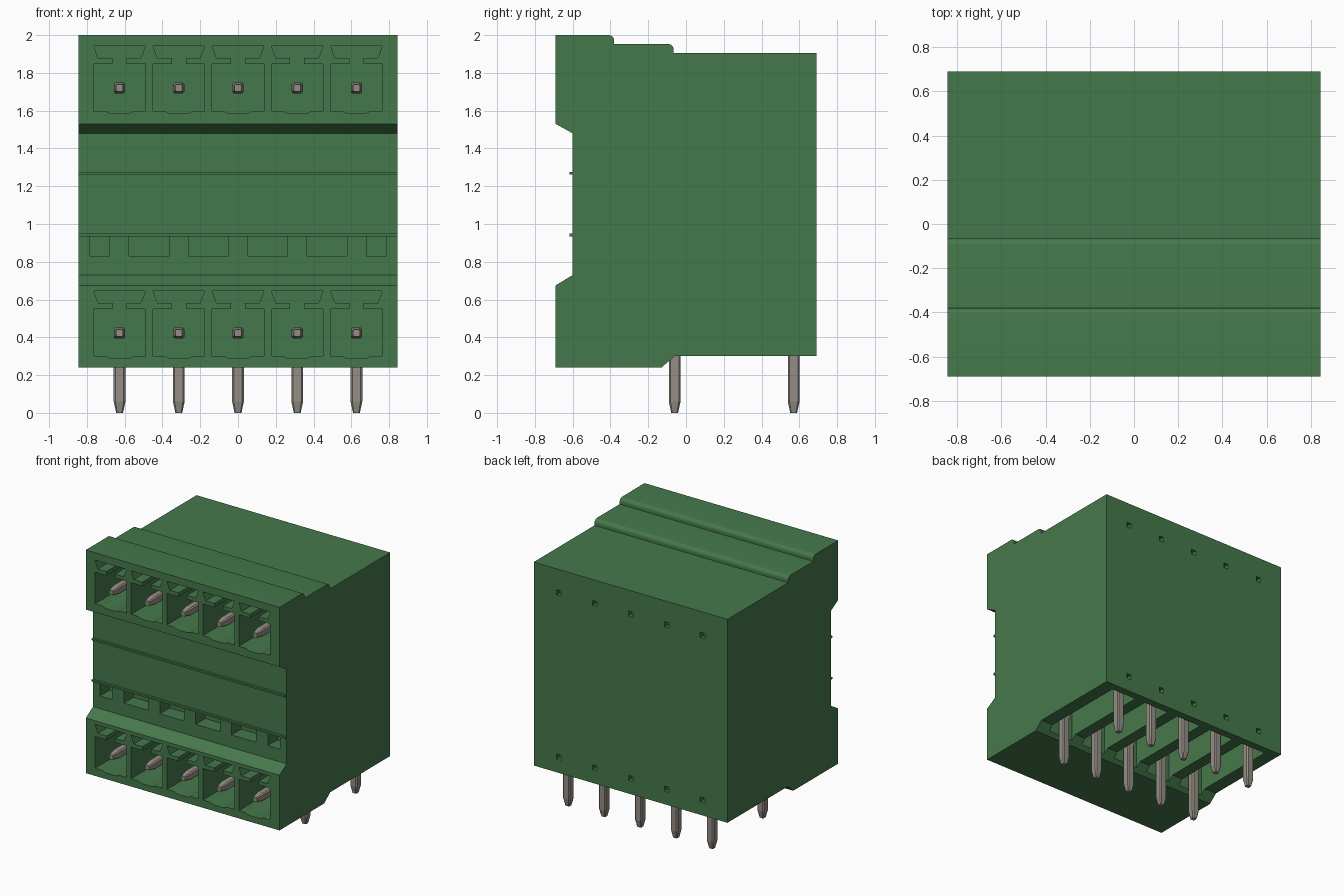
import bpy, bmesh, math

if "Cube" in bpy.data.objects:
    bpy.data.objects.remove(bpy.data.objects["Cube"], do_unlink=True)


def material(name, rgb, roughness):
    m = bpy.data.materials.new(name)
    m.use_nodes = True
    m.diffuse_color = (*rgb, 1)
    bsdf = m.node_tree.nodes["Principled BSDF"]
    bsdf.inputs["Base Color"].default_value = (*rgb, 1)
    bsdf.inputs["Roughness"].default_value = roughness
    return m


GREEN = material("green plastic", (0.06, 0.19, 0.07), 0.6)
METAL = material("tinned metal", (0.30, 0.27, 0.235), 0.5)

HALF_W = 0.845
PITCH = 0.3135
POLES = [PITCH * i for i in range(-2, 3)]
ROWS = {"lower": (0.423, -0.06), "upper": (1.72, 0.57)}   # pin height, tail y


def loft(bm, rings):
    """Closed solid through rings that have equal point counts."""
    loops = [[bm.verts.new(p) for p in ring] for ring in rings]
    n = len(loops[0])
    for a, b in zip(loops, loops[1:]):
        for i in range(n):
            j = (i + 1) % n
            bm.faces.new((a[i], a[j], b[j], b[i]))
    bm.faces.new(loops[0][::-1])
    bm.faces.new(loops[-1])


def box(bm, x0, x1, y0, y1, z0, z1):
    loft(bm, [[(x0, y0, z), (x1, y0, z), (x1, y1, z), (x0, y1, z)] for z in (z0, z1)])


def finish(bm, name, mat):
    bmesh.ops.recalc_face_normals(bm, faces=bm.faces)
    mesh = bpy.data.meshes.new(name)
    bm.to_mesh(mesh)
    bm.free()
    mesh.materials.append(mat)
    ob = bpy.data.objects.new(name, mesh)
    bpy.context.collection.objects.link(ob)
    return ob


def activate(ob):
    bpy.ops.object.select_all(action="DESELECT")
    ob.select_set(True)
    bpy.context.view_layer.objects.active = ob


def rounded(y, z, r=0.03):
    """Convex step corner, listed from the rear side to the top."""
    return [(y - r + r * math.cos(a), z - r + r * math.sin(a))
            for a in (math.pi / 2 * k / 6 for k in range(7))]


# Housing: side profile swept across the width
profile = [(-0.69, 0.24), (-0.13, 0.24), (-0.06, 0.30), (0.69, 0.30), (0.69, 1.905),
           (-0.065, 1.905), *rounded(-0.065, 1.953), (-0.38, 1.953), *rounded(-0.38, 2.0),
           (-0.69, 2.0), (-0.69, 1.53), (-0.60, 1.48), (-0.60, 0.73), (-0.69, 0.675)]
bm = bmesh.new()
loft(bm, [[(x, y, z) for y, z in profile] for x in (-HALF_W, HALF_W)])
housing = finish(bm, "housing", GREEN)

# Half outline of a plug socket, relative to the pin centre
half = [(0.03, -0.135), (0.055, -0.132), (0.075, -0.122), (0.137, -0.122), (0.137, 0.127),
        (0.037, 0.127), (0.037, 0.158), (0.113, 0.158), (0.137, 0.222)]
socket = half + [(-x, z) for x, z in reversed(half)]

bm = bmesh.new()
for x in POLES:
    for z, _ in ROWS.values():
        # Plug sockets in front and small pin holes in the back wall
        loft(bm, [[(x + px, y, z + pz) for px, pz in socket] for y in (-0.75, -0.17)])
        box(bm, x - 0.02, x + 0.02, 0.65, 0.75, z - 0.02, z + 0.02)
    # Open slots in the underside
    box(bm, x - 0.11, x + 0.11, -0.10, 0.63, 0.15, 0.50)
# Row of windows in the recessed front wall
for cx, w in ((0.156, 0.212), (0.47, 0.212), (0.733, 0.105)):
    for s in (-1, 1):
        box(bm, s * cx - w / 2, s * cx + w / 2, -0.65, -0.48, 0.83, 0.934)
cutter = finish(bm, "cutter", GREEN)
cutter.hide_render = True

activate(housing)
mod = housing.modifiers.new("openings", "BOOLEAN")
mod.operation = "DIFFERENCE"
mod.solver = "EXACT"
mod.object = cutter
bpy.ops.object.modifier_apply(modifier=mod.name)
bpy.data.objects.remove(cutter, do_unlink=True)
bpy.ops.object.shade_smooth_by_angle(angle=math.radians(25))

# Thin ridges across the recessed front wall
for name, z in (("lower_ridge", 0.942), ("upper_ridge", 1.268)):
    bm = bmesh.new()
    box(bm, -HALF_W, HALF_W, -0.618, -0.59, z - 0.007, z + 0.007)
    finish(bm, name, GREEN)


def section(h, c):
    """Square of half size h with corners cut by c."""
    k = h - c
    return [(h, -k), (h, k), (k, h), (-k, h), (-h, k), (-h, -k), (-k, -h), (k, -h)]


# Bent pins: contact blade in the socket, tail through the underside
BLADE = [(-0.685, 0.018), (-0.62, 0.03)]
TAIL = [(0.0, 0.018), (0.06, 0.031)]
for row, (z, tail_y) in ROWS.items():
    for i, x in enumerate(POLES, 1):
        bm = bmesh.new()
        loft(bm, [[(x + a, y, z + b) for a, b in section(h, h * 0.3)]
                  for y, h in BLADE + [(tail_y + 0.03, 0.03)]])
        loft(bm, [[(x + a, tail_y + b, t) for a, b in section(h, h * 0.3)]
                  for t, h in TAIL + [(z + 0.03, 0.031)]])
        finish(bm, f"{row}_pin_{i}", METAL)
